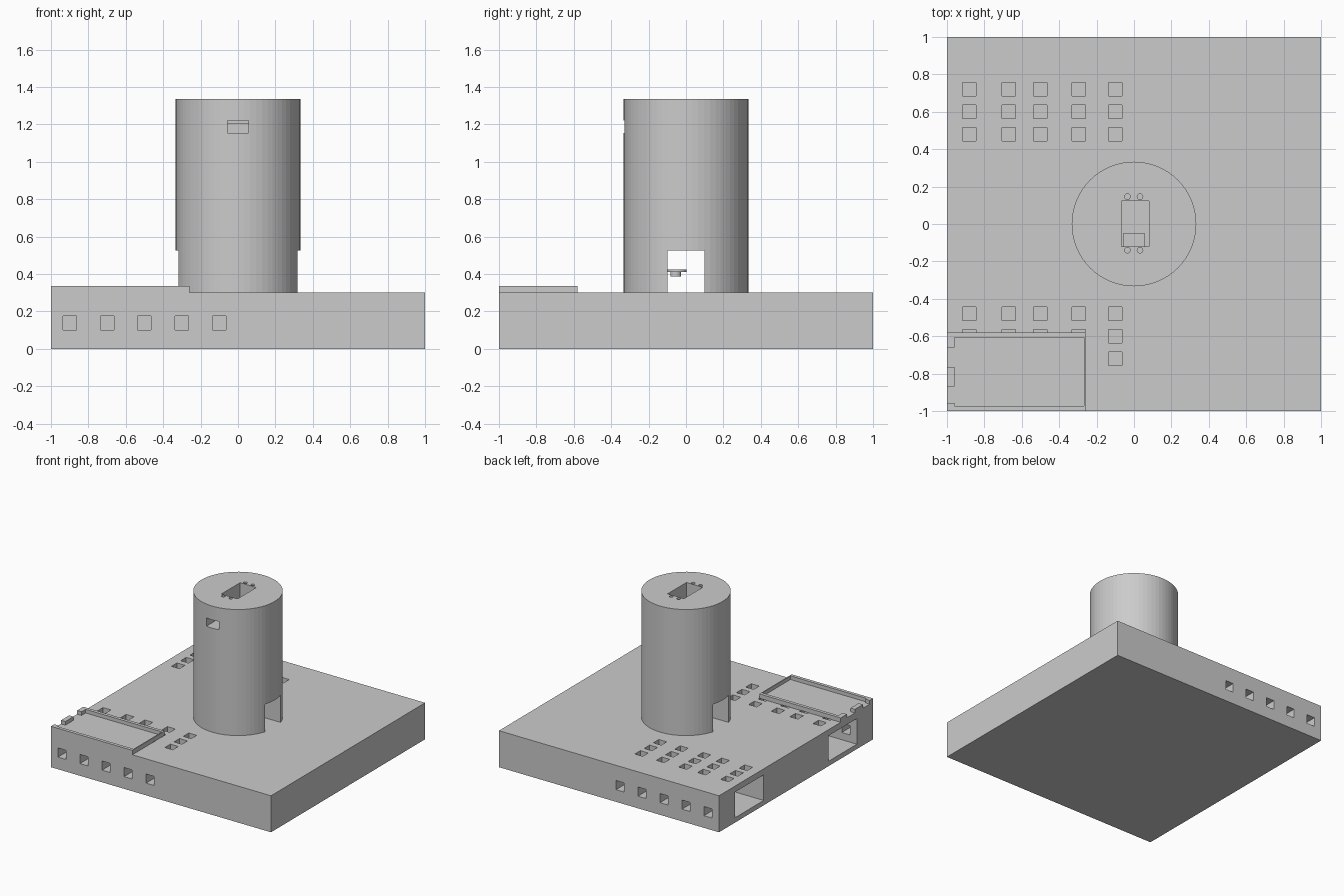
import bpy, bmesh
from mathutils import Matrix, Vector

cube = bpy.data.objects.get("Cube")
if cube:
    bpy.data.objects.remove(cube, do_unlink=True)

grey = bpy.data.materials.new("plain grey")
grey.use_nodes = True
COLOUR = (0.6, 0.6, 0.6, 1)
grey.diffuse_color = COLOUR
grey.node_tree.nodes["Principled BSDF"].inputs["Base Color"].default_value = COLOUR


def box(bm, x, y, z):
    """Add a box given its (min, max) along each axis."""
    size = [b - a for a, b in (x, y, z)]
    mid = Vector([(a + b) / 2 for a, b in (x, y, z)])
    bmesh.ops.create_cube(bm, size=1, matrix=Matrix.Translation(mid) @ Matrix.Diagonal((*size, 1)))


def rod(bm, x, y, z, radius, sides):
    """Add an upright cylinder; z is (min, max)."""
    bmesh.ops.create_cone(bm, cap_ends=True, segments=sides, radius1=radius, radius2=radius,
                          depth=z[1] - z[0], matrix=Matrix.Translation((x, y, sum(z) / 2)))


def make(name, bm):
    mesh = bpy.data.meshes.new(name)
    bm.to_mesh(mesh)
    bm.free()
    mesh.materials.append(grey)
    obj = bpy.data.objects.new(name, mesh)
    bpy.context.collection.objects.link(obj)
    return obj


def cut(obj, bm):
    """Subtract the shapes in bm from obj."""
    cutter = make("cutter", bm)
    cutter.hide_render = True
    mod = obj.modifiers.new("cut", "BOOLEAN")
    mod.operation, mod.solver, mod.object = "DIFFERENCE", "EXACT", cutter
    deps = bpy.context.evaluated_depsgraph_get()
    mesh = bpy.data.meshes.new_from_object(obj.evaluated_get(deps))
    obj.modifiers.clear()
    obj.data = mesh
    bpy.data.objects.remove(cutter, do_unlink=True)


# Base block with two cable tunnels opening on one side
bm = bmesh.new()
box(bm, (-1, 1), (-1, 1), (0, 0.3))
base = make("base", bm)

bm = bmesh.new()
for y in ((-0.79, -0.42), (0.42, 0.79)):
    box(bm, (-1.1, -0.04), y, (0.04, 0.25))
cut(base, bm)

# Square holes through the roof and outer walls of the tunnels
bm = bmesh.new()
H = 0.036
for side in (-1, 1):
    for x in (-0.88, -0.67, -0.5, -0.295, -0.1):
        for row in (0.48, 0.6, 0.72):
            y = side * row
            box(bm, (x - H, x + H), (y - H, y + H), (0.24, 0.35))
    for x in (-0.9, -0.7, -0.5, -0.3, -0.1):
        y = sorted((side * 0.78, side * 1.1))
        box(bm, (x - H, x + H), y, (0.1, 0.175))
cut(base, bm)

# Shallow tray on the front corner, with two gaps in its outer end
bm = bmesh.new()
box(bm, (-1, -0.26), (-1, -0.58), (0.3, 0.336))
tray = make("tray", bm)
bm = bmesh.new()
box(bm, (-0.96, -0.268), (-0.973, -0.607), (0.306, 0.4))
cut(tray, bm)
bm = bmesh.new()
for y in ((-0.957, -0.87), (-0.765, -0.66)):
    box(bm, (-1.1, -0.95), y, (0.306, 0.4))
cut(tray, bm)

# Tower with a passage through its foot
bm = bmesh.new()
rod(bm, 0, 0, (0.3, 1.336), 0.333, 64)
tower = make("tower", bm)
bm = bmesh.new()
box(bm, (-0.5, 0.5), (-0.1, 0.1), (0.2, 0.525))
cut(tower, bm)

# Pocket and screw holes in the tower top
bm = bmesh.new()
box(bm, (-0.068, 0.08), (-0.12, 0.124), (1.205, 1.5))
for x in (-0.035, 0.032):
    for y in (-0.14, 0.146):
        rod(bm, x, y, (1.23, 1.5), 0.015, 16)
cut(tower, bm)

# Small window from the front into the pocket
bm = bmesh.new()
box(bm, (-0.056, 0.056), (-0.5, -0.05), (1.155, 1.222))
cut(tower, bm)

# Small disc and hub inside the passage
bm = bmesh.new()
rod(bm, 0, -0.048, (0.412, 0.424), 0.052, 32)
rod(bm, 0, -0.055, (0.388, 0.412), 0.028, 24)
make("passage_disc", bm)
